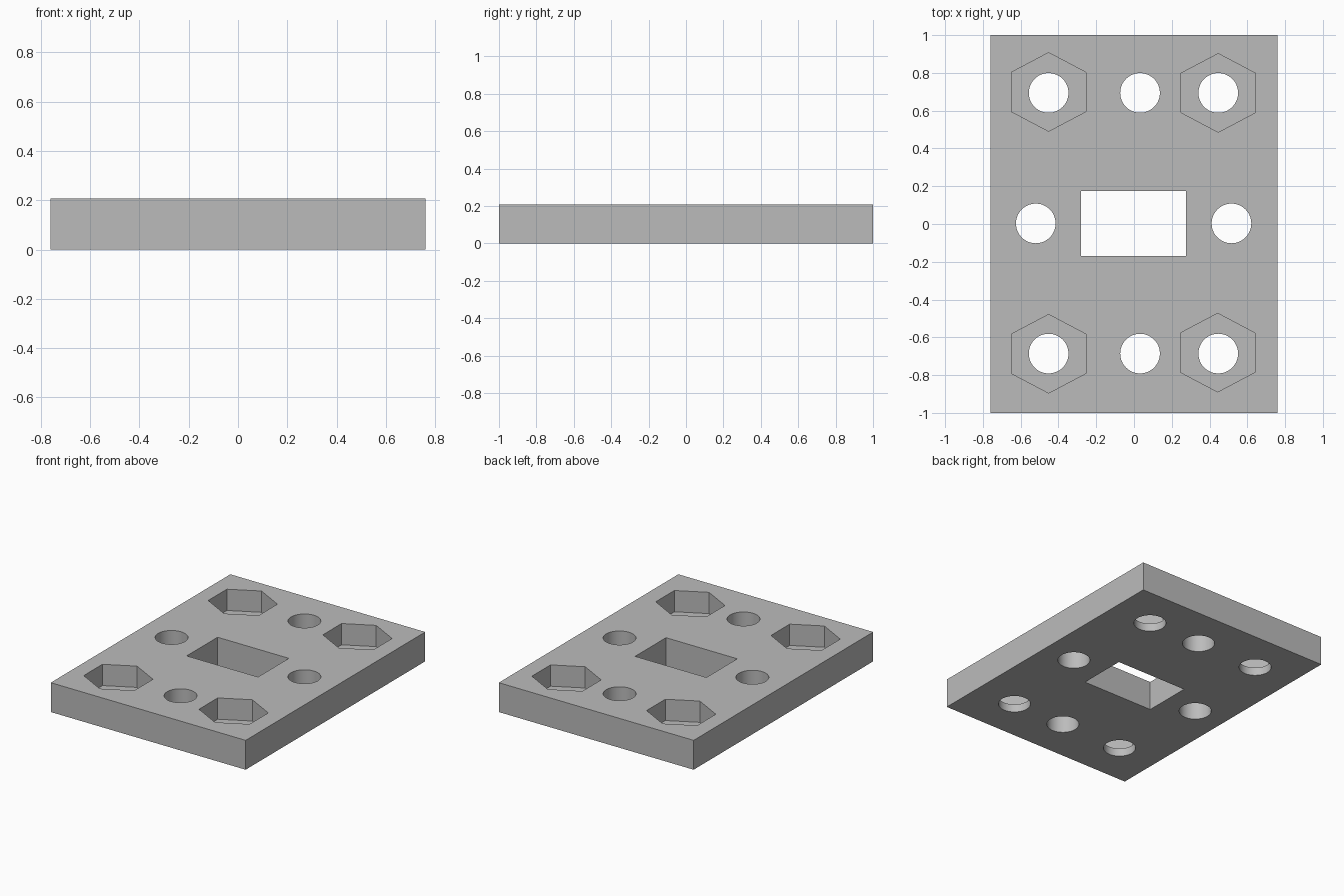
import bpy
import bmesh
import math
from mathutils import Matrix, Vector

if "Cube" in bpy.data.objects:
    bpy.data.objects.remove(bpy.data.objects["Cube"], do_unlink=True)

HEIGHT = 0.207
POCKET_FLOOR = 0.057
HOLE_RADIUS = 0.105

grey = bpy.data.materials.new("plain grey")
grey.use_nodes = True
grey.diffuse_color = (0.5, 0.5, 0.5, 1)
grey.node_tree.nodes["Principled BSDF"].inputs["Base Color"].default_value = (0.5, 0.5, 0.5, 1)


def add_box(bm, low, high):
    low, high = Vector(low), Vector(high)
    matrix = Matrix.Translation((low + high) / 2) @ Matrix.Diagonal((*(high - low), 1))
    bmesh.ops.create_cube(bm, size=1, matrix=matrix)


def add_prism(bm, centre, sides, radius_x, radius_y, low, high):
    """Upright prism with one corner pointing along +y."""
    matrix = (Matrix.Translation((*centre, (low + high) / 2))
              @ Matrix.Diagonal((radius_x, radius_y, high - low, 1))
              @ Matrix.Rotation(math.pi / 2, 4, "Z"))
    # Blender starts its circles on the y axis, so sort out the corner by rotating
    found = bmesh.ops.create_cone(bm, cap_ends=True, segments=sides,
                                  radius1=1, radius2=1, depth=1)["verts"]
    first = max(found, key=lambda v: v.co.x)
    turn = -math.atan2(first.co.y, first.co.x)
    bmesh.ops.transform(bm, verts=found, matrix=matrix @ Matrix.Rotation(turn, 4, "Z"))


def make_object(name, bm):
    mesh = bpy.data.meshes.new(name)
    bm.to_mesh(mesh)
    bm.free()
    mesh.materials.append(grey)
    obj = bpy.data.objects.new(name, mesh)
    bpy.context.collection.objects.link(obj)
    return obj


# Solid plate
bm = bmesh.new()
add_box(bm, (-0.76, -1, 0), (0.76, 1, HEIGHT))
plate = make_object("mounting_plate", bm)

# Through holes and the central window
bm = bmesh.new()
add_box(bm, (-0.281, -0.17, -0.1), (0.275, 0.174, 0.4))
holes = [(x, y) for x in (-0.452, 0.032, 0.446) for y in (-0.686, 0.694)]
holes += [(-0.52, 0.003), (0.516, 0.003)]
for centre in holes:
    add_prism(bm, centre, 48, HOLE_RADIUS, HOLE_RADIUS, -0.1, 0.4)
through_cutter = make_object("through_cutter", bm)

# Hexagonal nut pockets, open at the top
bm = bmesh.new()
for centre in ((-0.452, 0.699), (0.446, 0.694), (-0.452, -0.687), (0.443, -0.681)):
    add_prism(bm, centre, 6, 0.197 / math.cos(math.pi / 6), 0.208, POCKET_FLOOR, 0.4)
pocket_cutter = make_object("pocket_cutter", bm)

# Cut the plate
bpy.context.view_layer.objects.active = plate
plate.select_set(True)
for cutter in (pocket_cutter, through_cutter):
    cut = plate.modifiers.new(cutter.name, "BOOLEAN")
    cut.operation = "DIFFERENCE"
    cut.solver = "EXACT"
    cut.object = cutter
    bpy.ops.object.modifier_apply(modifier=cut.name)
    bpy.data.objects.remove(cutter, do_unlink=True)

bpy.ops.object.shade_smooth_by_angle(angle=math.radians(30))
